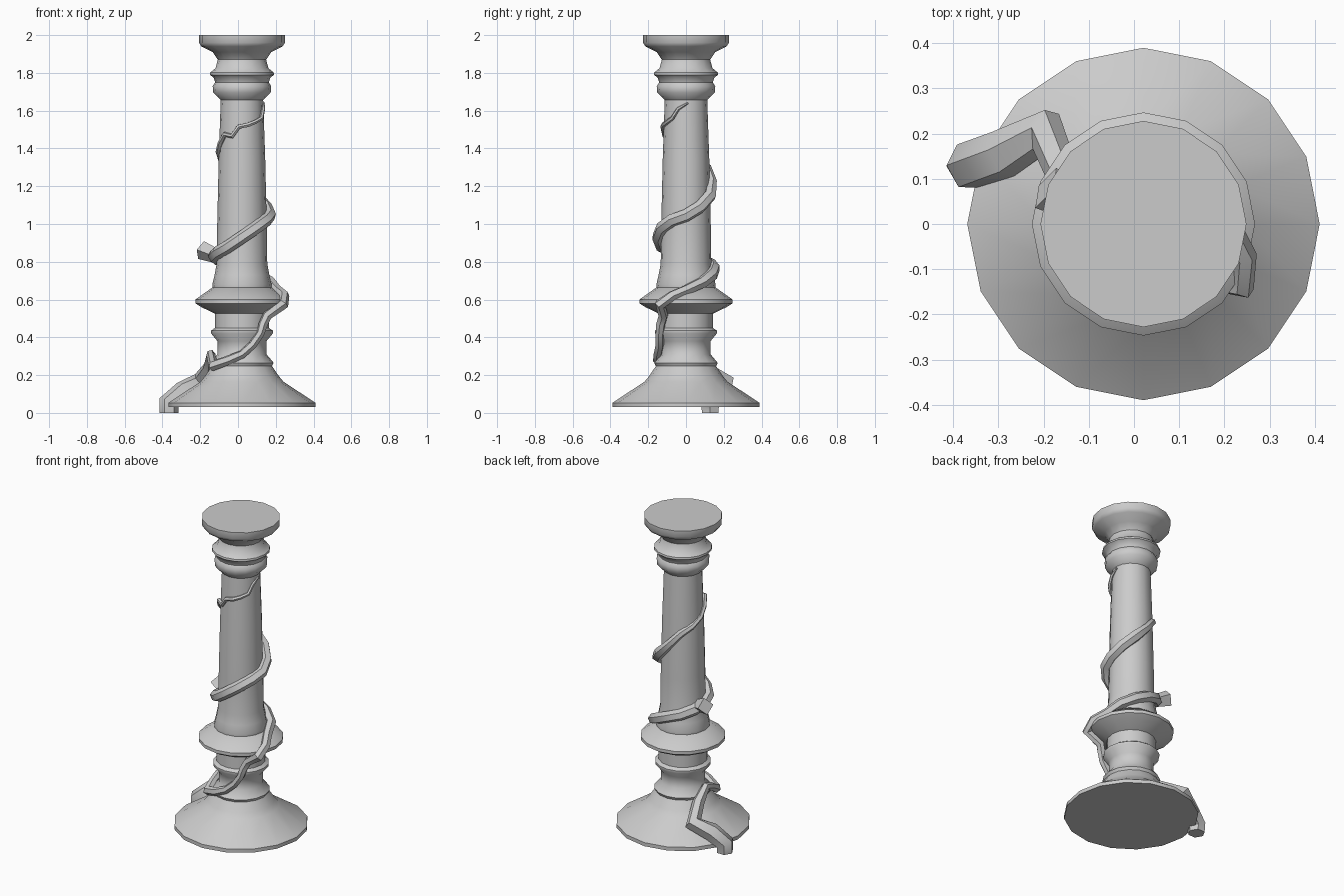
import bpy, bmesh, math

if "Cube" in bpy.data.objects:
    bpy.data.objects.remove(bpy.data.objects["Cube"])

CX = 0.021   # column axis
SIDES = 16


def shade(obj, angle):
    bpy.ops.object.select_all(action='DESELECT')
    obj.select_set(True)
    bpy.context.view_layer.objects.active = obj
    bpy.ops.object.shade_smooth_by_angle(angle=math.radians(angle))


def lathe(name, profile):
    """Closed turned solid from (radius, height) pairs."""
    bm = bmesh.new()
    rings = []
    for r, z in profile:
        rings.append([bm.verts.new((CX + r * math.cos(math.tau * i / SIDES),
                                    r * math.sin(math.tau * i / SIDES), z))
                      for i in range(SIDES)])
    for a, b in zip(rings, rings[1:]):
        for i in range(SIDES):
            j = (i + 1) % SIDES
            bm.faces.new((a[i], a[j], b[j], b[i]))
    bm.faces.new(rings[0][::-1])
    bm.faces.new(rings[-1])
    me = bpy.data.meshes.new(name)
    bm.to_mesh(me)
    bm.free()
    obj = bpy.data.objects.new(name, me)
    bpy.context.collection.objects.link(obj)
    shade(obj, 40)
    return obj


def tube(name, points, res):
    """Tapered tube through (x, y, z, radius) points, turned into a mesh."""
    cu = bpy.data.curves.new(name, 'CURVE')
    cu.dimensions = '3D'
    cu.bevel_depth = 1.0
    cu.bevel_resolution = res
    cu.use_fill_caps = True
    sp = cu.splines.new('POLY')
    sp.points.add(len(points) - 1)
    for p, (x, y, z, r) in zip(sp.points, points):
        p.co = (x, y, z, 1)
        p.radius = r
    obj = bpy.data.objects.new(name, cu)
    bpy.context.collection.objects.link(obj)
    bpy.ops.object.select_all(action='DESELECT')
    obj.select_set(True)
    bpy.context.view_layer.objects.active = obj
    bpy.ops.object.convert(target='MESH')
    obj = bpy.context.view_layer.objects.active
    shade(obj, 50)
    return obj


def around(steps):
    """(angle, distance from axis, height, radius) to (x, y, z, radius)."""
    return [(CX + d * math.cos(math.radians(a)), d * math.sin(math.radians(a)), z, r)
            for a, d, z, r in steps]


# Foot, lower mouldings, shaft and capital
lathe("foot", [(.39, .03), (.39, .053), (.22, .165), (.195, .195), (.158, .25)])
lathe("lower_moulding", [(.158, .245), (.168, .265), (.13, .31), (.13, .38),
                         (.163, .42), (.163, .436), (.143, .45), (.143, .525),
                         (.215, .56), (.247, .58), (.247, .60), (.155, .665)])
lathe("shaft", [(.155, .66), (.157, .68), (.145, .73), (.134, .79),
                (.131, 1.0), (.123, 1.35), (.112, 1.67)])
lathe("capital", [(.112, 1.655), (.152, 1.695), (.155, 1.73), (.142, 1.75),
                  (.15, 1.775), (.17, 1.79), (.168, 1.802), (.14, 1.825),
                  (.128, 1.87), (.155, 1.91), (.215, 1.94), (.228, 1.96), (.228, 2.0)])

# Thick root leaving the foot
root = [(-.365, .128, 0, .05), (-.365, .128, .055, .055),
        (-.29, .155, .115, .055), (-.195, .205, .165, .052)]
# Lower vine climbing over the mouldings
lower = [(152, .195, .24, .036), (178, .165, .31, .024), (200, .17, .285, .024),
         (217, .19, .25, .03), (245, .165, .28, .026), (270, .15, .31, .023),
         (292, .15, .36, .023), (305, .17, .42, .022), (310, .175, .47, .025),
         (318, .18, .515, .026), (328, .258, .575, .03), (342, .235, .62, .028)]
# Middle vine winding once around the shaft
middle = [(0, .185, .65, .028), (30, .173, .69, .032), (60, .155, .73, .035)]
middle += [(a, .147, z, .034) for a, z in
           [(90, .765), (120, .79), (150, .815), (180, .83), (210, .85), (240, .88),
            (270, .93), (300, .98), (330, 1.02), (360, 1.045), (390, 1.09), (420, 1.15)]]
# Thin upper tendril
upper = [(90, .138, 1.225, .026), (120, .13, 1.3, .022), (150, .127, 1.34, .018),
         (180, .124, 1.38, .016), (205, .125, 1.43, .015), (225, .128, 1.475, .014),
         (245, .124, 1.465, .013), (262, .124, 1.515, .013), (285, .124, 1.525, .013),
         (305, .122, 1.54, .012), (325, .126, 1.56, .011), (340, .12, 1.61, .01),
         (365, .118, 1.64, .005)]
tube("climbing_vine", root + around(lower + middle + upper), 1)

# Broken branch stub
tube("vine_stub", [(-.09, .03, .82, .035), (-.14, .05, .84, .042),
                   (-.195, .08, .862, .05)], 0)
